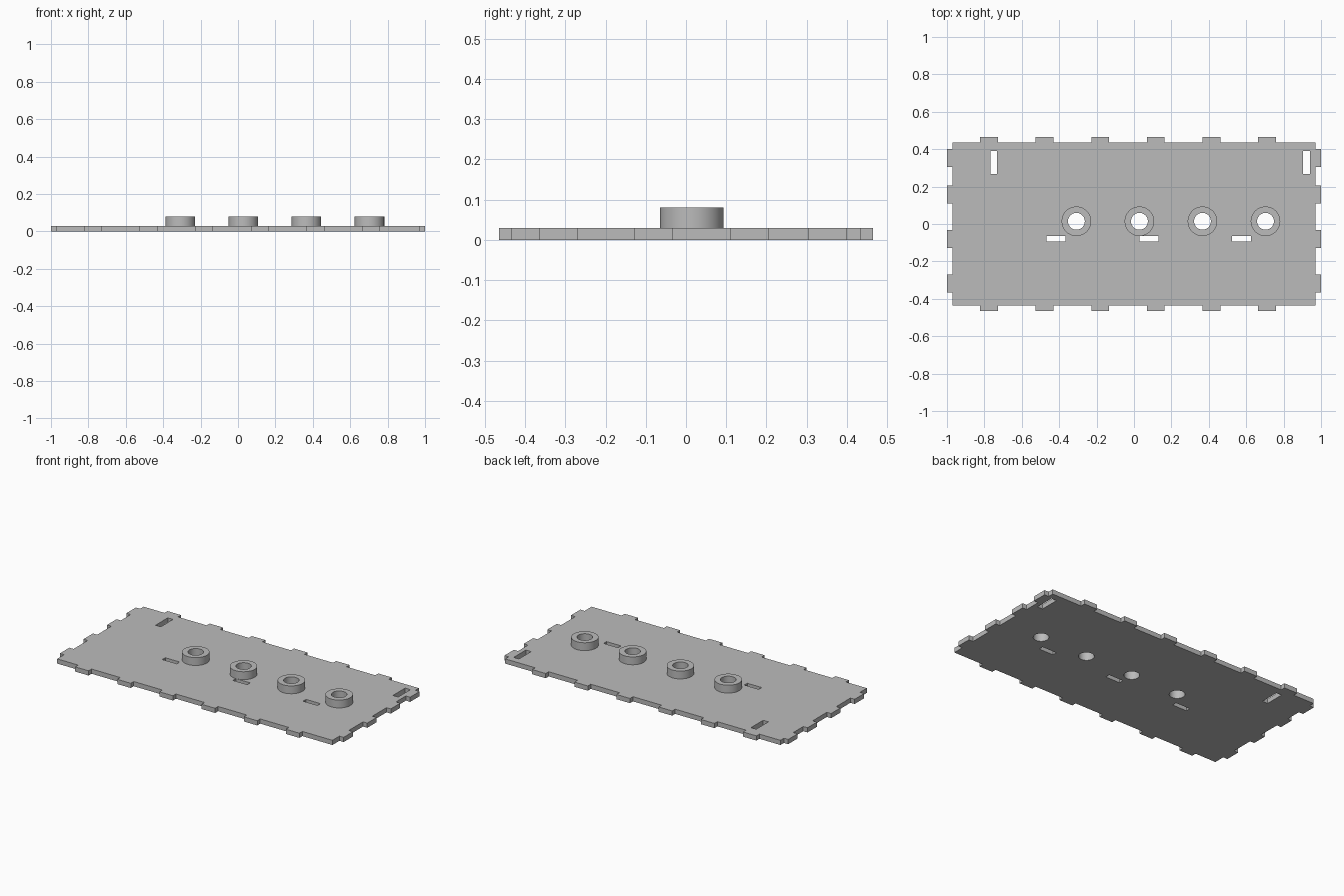
import bpy
import bmesh
import math

cube = bpy.data.objects.get("Cube")
if cube:
    bpy.data.objects.remove(cube, do_unlink=True)

grey = bpy.data.materials.new("plain_grey")
grey.use_nodes = True
colour = (0.5, 0.5, 0.5, 1)
grey.diffuse_color = colour
grey.node_tree.nodes["Principled BSDF"].inputs["Base Color"].default_value = colour

THICK, RISE = 0.03, 0.05
HALF_X, HALF_Y, TAB = 0.97, 0.435, 0.03
TAB_HALF = 0.0475


def circle(cx, cy, r, n=64):
    return [(cx + r * math.cos(2 * math.pi * i / n),
             cy + r * math.sin(2 * math.pi * i / n)) for i in range(n)]


def rect(x, y, w, h):
    return [(x - w / 2, y - h / 2), (x + w / 2, y - h / 2),
            (x + w / 2, y + h / 2), (x - w / 2, y + h / 2)]


def extrude_profile(name, loops, z, height):
    """Fill the first loop, leave the others as holes, and extrude upward."""
    curve = bpy.data.curves.new(name, 'CURVE')
    curve.dimensions = '2D'
    curve.fill_mode = 'BOTH'
    curve.extrude = height / 2
    for loop in loops:
        spline = curve.splines.new('POLY')
        spline.points.add(len(loop) - 1)
        for point, (x, y) in zip(spline.points, loop):
            point.co = (x, y, 0, 1)
        spline.use_cyclic_u = True
    obj = bpy.data.objects.new(name, curve)
    bpy.context.collection.objects.link(obj)
    obj.location.z = z + height / 2
    bpy.ops.object.select_all(action='DESELECT')
    obj.select_set(True)
    bpy.context.view_layer.objects.active = obj
    bpy.ops.object.convert(target='MESH')
    obj = bpy.context.object
    bm = bmesh.new()
    bm.from_mesh(obj.data)
    bmesh.ops.remove_doubles(bm, verts=bm.verts, dist=0.00001)
    bmesh.ops.recalc_face_normals(bm, faces=bm.faces)
    bm.to_mesh(obj.data)
    bm.free()
    obj.data.materials.clear()
    obj.data.materials.append(grey)
    bpy.ops.object.shade_smooth_by_angle(angle=math.radians(30))
    return obj


def tabbed_edge(centres, base):
    """Points along one edge, stepping outward at every tab."""
    points = []
    for c in centres:
        a, b = c - TAB_HALF, c + TAB_HALF
        points += [(a, base), (a, base + TAB), (b, base + TAB), (b, base)]
    return points


# Tabbed outline, counter-clockwise from the front left corner
long_tabs = [-0.775 + 0.2972 * i for i in range(6)]
side_tabs = [-0.3175, -0.08, 0.1575, 0.3525]
long_edge = tabbed_edge(long_tabs, HALF_Y)
side_edge = tabbed_edge(side_tabs, HALF_X)
outline = [(-HALF_X, -HALF_Y)] + [(t, -d) for t, d in long_edge]
outline += [(HALF_X, -HALF_Y)] + [(d, t) for t, d in side_edge]
outline += [(HALF_X, HALF_Y)] + [(t, d) for t, d in reversed(long_edge)]
outline += [(-HALF_X, HALF_Y)] + [(-d, t) for t, d in reversed(side_edge)]

# Openings in the panel
collars = [(-0.308 + 0.337 * i, 0.0145) for i in range(4)]
holes = [circle(x, y, 0.045) for x, y in collars]
holes += [rect(x, -0.079, 0.102, 0.03) for x in (-0.417, 0.08, 0.575)]
holes += [rect(x, 0.329, 0.037, 0.123) for x in (-0.75, 0.923)]
extrude_profile("panel", [outline] + holes, 0, THICK)

# Raised collars around the round holes
for i, (x, y) in enumerate(collars):
    extrude_profile(f"collar_{i + 1}",
                    [circle(x, y, 0.079), circle(x, y, 0.045)], THICK, RISE)
